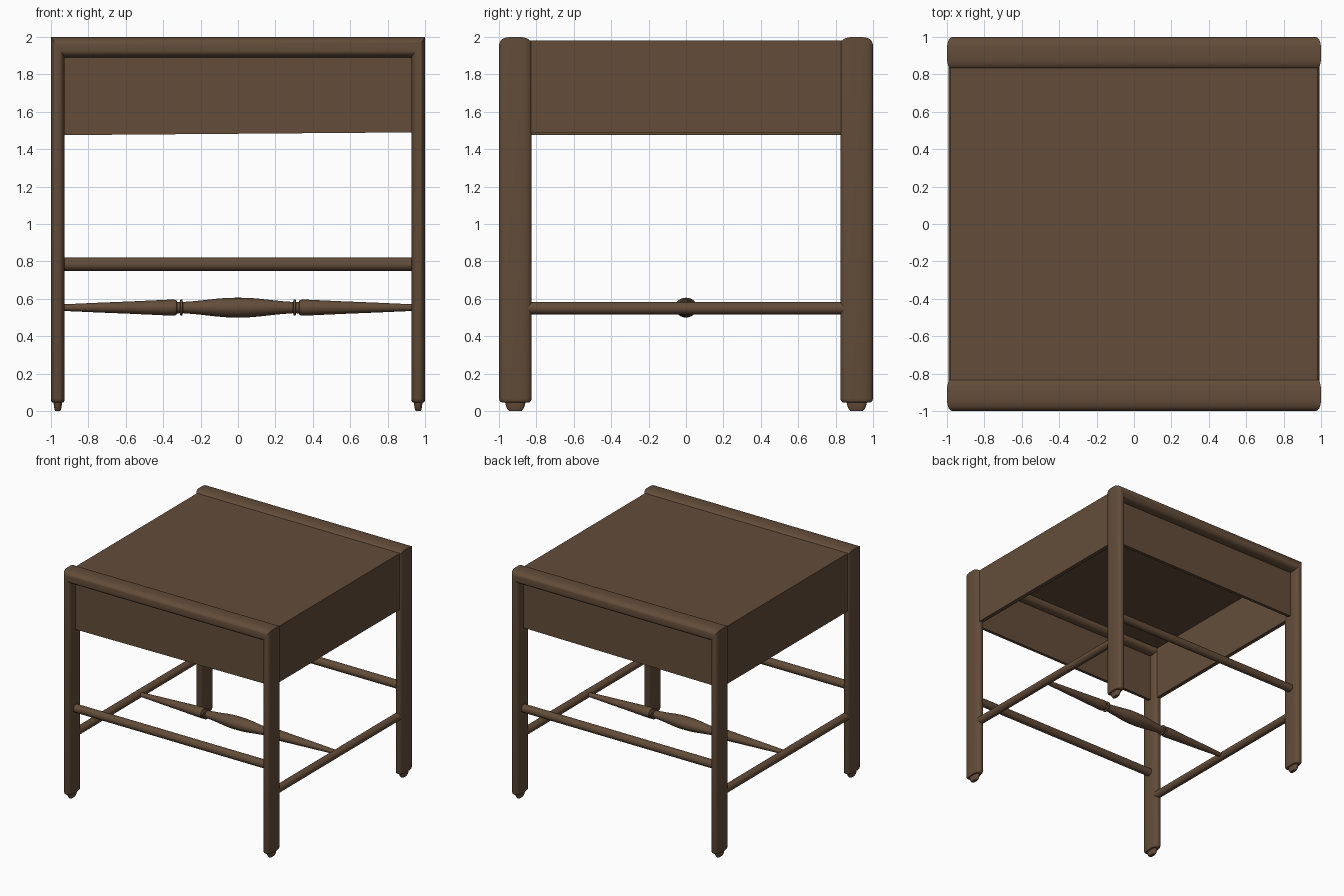
import bpy, bmesh, math
from mathutils import Vector

if "Cube" in bpy.data.objects:
    bpy.data.objects.remove(bpy.data.objects["Cube"])

wood = bpy.data.materials.new("brown_wood")
wood.diffuse_color = (0.125, 0.073, 0.041, 1)
wood.use_nodes = True
wood.node_tree.nodes["Principled BSDF"].inputs["Base Color"].default_value = wood.diffuse_color


def finish(name, bm, smooth=True):
    bmesh.ops.recalc_face_normals(bm, faces=bm.faces[:])
    me = bpy.data.meshes.new(name)
    bm.to_mesh(me)
    bm.free()
    me.materials.append(wood)
    ob = bpy.data.objects.new(name, me)
    bpy.context.collection.objects.link(ob)
    if smooth:
        bpy.ops.object.select_all(action='DESELECT')
        ob.select_set(True)
        bpy.context.view_layer.objects.active = ob
        bpy.ops.object.shade_smooth_by_angle(angle=math.radians(35))
    return ob


def skin(name, rings):
    # join successive closed rings of points and cap the ends
    bm = bmesh.new()
    vs = [[bm.verts.new(p) for p in r] for r in rings]
    n = len(vs[0])
    for a, b in zip(vs, vs[1:]):
        for i in range(n):
            j = (i + 1) % n
            bm.faces.new((a[i], a[j], b[j], b[i]))
    bm.faces.new(vs[0])
    bm.faces.new(vs[-1])
    return finish(name, bm)


def box(name, x0, x1, y0, y1, z0, z1, drop=0.0):
    # drop lowers the bottom edge at the x0 end
    bm = bmesh.new()
    bmesh.ops.create_cube(bm, size=1)
    for v in bm.verts:
        left, low = v.co.x < 0, v.co.z < 0
        v.co = Vector((x0 if left else x1, y0 if v.co.y < 0 else y1,
                       z0 - (drop if left else 0) if low else z1))
    return finish(name, bm, False)


def spin_x(name, profile, y, z, wide=1.0, n=24):
    # turned part along x from (x, radius) pairs
    return skin(name, [[(x, y + wide * r * math.cos(2 * math.pi * i / n),
                         z + r * math.sin(2 * math.pi * i / n))
                        for i in range(n)] for x, r in profile])


# rounded cross-section: (inward, across), each in -1..1
def spow(c, e):
    return math.copysign(abs(c) ** e, c)


N = 40
section = [(spow(math.cos(2 * math.pi * i / N), 0.75),
            spow(math.sin(2 * math.pi * i / N), 0.62)) for i in range(N)]

# arched frames: two legs with small feet, joined by a mitred top rail
feet = [(0, .38), (.012, .5), (.03, .58), (.045, .62), (.047, .86),
        (.053, .95), (.065, 1)]
for label, s in (("front", -1), ("back", 1)):
    yc = s * 0.9125

    def leg_ring(side, z, k):
        return [(side * (0.9635 - 0.0365 * u * k), yc + 0.0875 * v * k, z)
                for u, v in section]

    def corner(side):
        return [(side * (0.9635 - 0.0365 * u), yc + 0.0875 * v,
                 1.945 - 0.055 * u) for u, v in section]

    rings = [leg_ring(-1, z, k) for z, k in feet] + [corner(-1), corner(1)]
    rings += [leg_ring(1, z, k) for z, k in reversed(feet)]
    # outward side of the section is u = -1
    skin(label + "_frame", rings)

    # recessed apron panel inside the frame
    yo, yi = yc + s * 0.007, yc - s * 0.02
    box(label + "_apron", -0.95, 0.95, min(yo, yi), max(yo, yi),
        1.49, 1.93, 0.015)
    # straight round stretcher
    spin_x(label + "_stretcher", [(-0.95, 0.035), (0.95, 0.035)], yc, 0.785)

# seat top
box("seat_top", -0.98, 0.98, -0.87, 0.87, 1.945, 1.98)

# side aprons and side stretchers
for label, s in (("left", -1), ("right", 1)):
    xs = sorted((s * 0.945, s * 0.98))
    box(label + "_apron", xs[0], xs[1], -0.87, 0.87,
        1.49 if s > 0 else 1.475, 1.96)
    skin(label + "_stretcher",
         [[(s * 0.96 + 0.033 * math.cos(2 * math.pi * i / 24), y,
            0.55 + 0.033 * math.sin(2 * math.pi * i / 24))
           for i in range(24)] for y in (-0.86, 0.86)])

# turned centre spindle, mirrored about the middle
half = [(0, .053), (.06, .052), (.12, .047), (.18, .040), (.24, .034),
        (.295, .030), (.298, .043), (.308, .043), (.311, .030),
        (.325, .031), (.33, .040), (.345, .043), (.38, .042),
        (.55, .034), (.75, .026), (.95, .017)]
spin_x("centre_spindle", [(-x, r) for x, r in reversed(half[1:])] + half,
       0, 0.553, 1.13)
